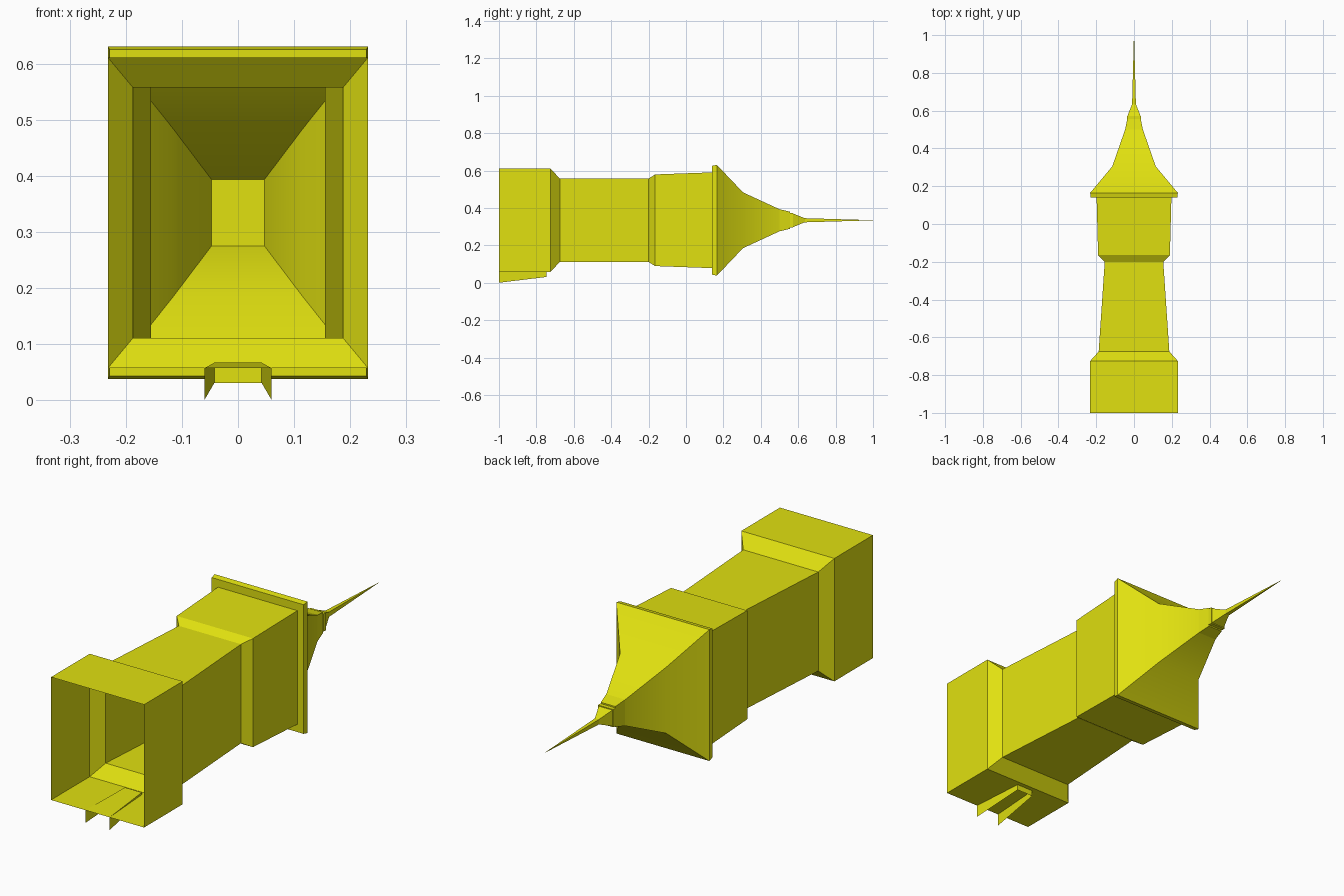
import bpy, bmesh, math

if "Cube" in bpy.data.objects:
    bpy.data.objects.remove(bpy.data.objects["Cube"])

CZ = 0.334  # height of the tower axis

yellow = bpy.data.materials.new("yellow")
yellow.diffuse_color = (0.75, 0.75, 0.005, 1)
yellow.use_nodes = True
yellow.node_tree.nodes["Principled BSDF"].inputs["Base Color"].default_value = yellow.diffuse_color


def loft(name, sections, cap_start=False, cap_end=False, smooth=False):
    """Skin rectangular sections (y, half_x, z_low, z_high) along y."""
    bm = bmesh.new()
    rings = []
    for y, hx, z0, z1 in sections:
        rings.append([bm.verts.new((x, y, z)) for x, z in
                      ((-hx, z0), (hx, z0), (hx, z1), (-hx, z1))])
    for a, b in zip(rings, rings[1:]):
        for i in range(4):
            j = (i + 1) % 4
            bm.faces.new((a[i], a[j], b[j], b[i]))
    if cap_start:
        bm.faces.new(rings[0][::-1])
    if cap_end:
        bm.faces.new(rings[-1])
    me = bpy.data.meshes.new(name)
    bm.to_mesh(me)
    bm.free()
    me.materials.append(yellow)
    ob = bpy.data.objects.new(name, me)
    bpy.context.collection.objects.link(ob)
    if smooth:
        bpy.context.view_layer.objects.active = ob
        ob.select_set(True)
        bpy.ops.object.shade_smooth_by_angle(angle=math.radians(30))
        ob.select_set(False)
    return ob


def centred(rows):
    return [(y, hx, CZ - hz, CZ + hz) for y, hx, hz in rows]


# hollow tower: base block, tapering shaft, belfry and eaves, open at the front
loft("tower_shell", centred([
    (-1.0, 0.232, 0.277), (-0.725, 0.232, 0.277),
    (-0.675, 0.187, 0.223), (-0.2, 0.155, 0.223),
    (-0.165, 0.19, 0.245), (0.14, 0.198, 0.256),
    (0.14, 0.229, 0.291), (0.165, 0.232, 0.296)]))

# flared roof
loft("roof", centred([
    (0.165, 0.232, 0.296), (0.305, 0.115, 0.149), (0.5, 0.047, 0.059)]),
    smooth=True)

# finial stages
loft("finial_neck", centred([(0.5, 0.047, 0.059), (0.555, 0.036, 0.046)]),
     cap_start=True, cap_end=True)
loft("finial_ring", centred([(0.555, 0.038, 0.040), (0.573, 0.038, 0.040)]),
     cap_start=True, cap_end=True)
loft("spire", centred([
    (0.573, 0.034, 0.036), (0.635, 0.010, 0.011), (1.0, 0.0005, 0.0005)]),
    cap_start=True, cap_end=True)

# tapered trough under the base: open at the front and along the top
trough = loft("base_trough", [
    (-1.0, 0.06, 0.0, 0.057), (-0.745, 0.042, 0.031, 0.067)], cap_end=True)
bm = bmesh.new()
bm.from_mesh(trough.data)
bm.normal_update()
bmesh.ops.delete(bm, geom=[f for f in bm.faces if f.normal.z > 0.8],
                 context='FACES_ONLY')
bm.to_mesh(trough.data)
bm.free()
